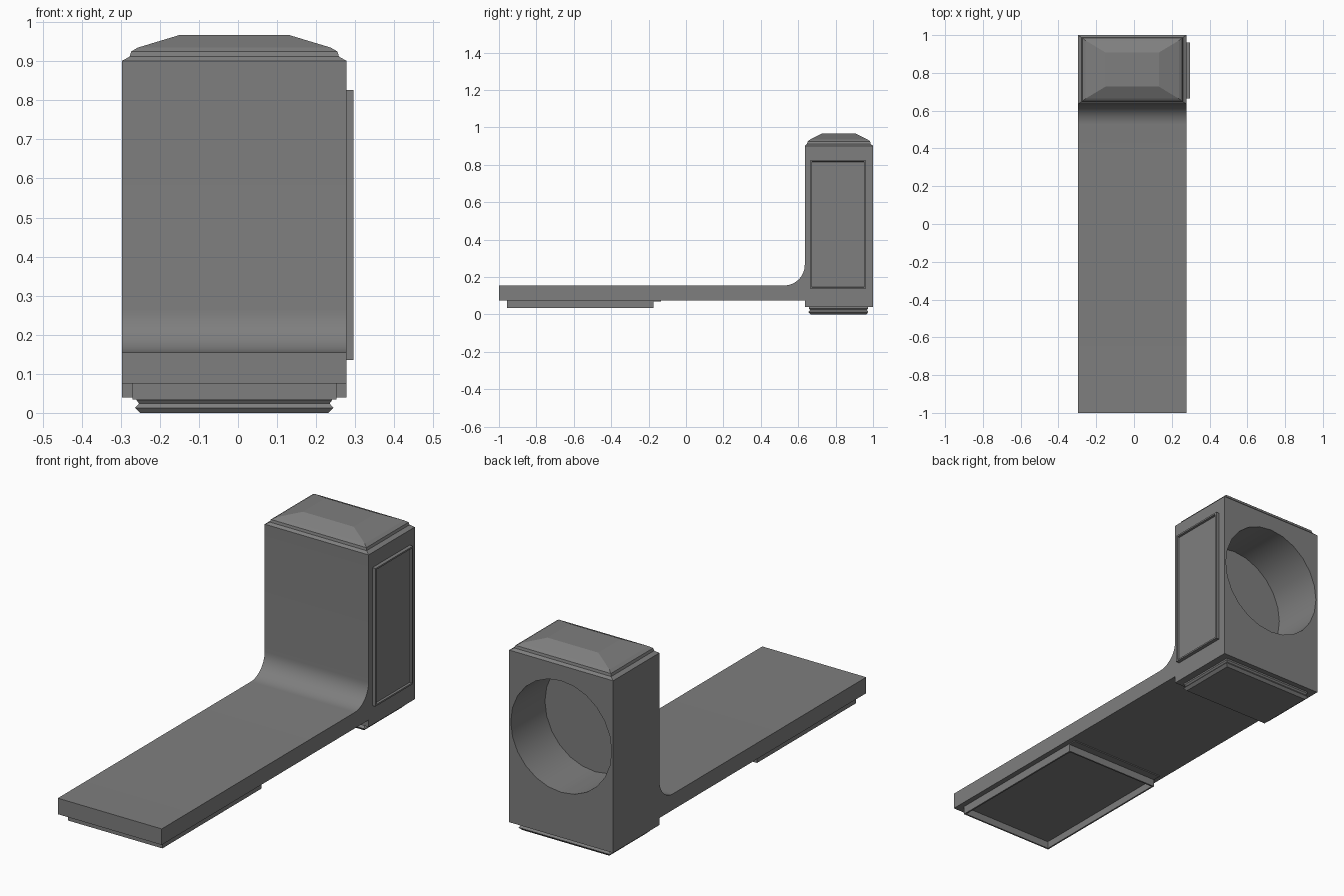
import bpy, bmesh, math
from mathutils import Vector

if "Cube" in bpy.data.objects:
    bpy.data.objects.remove(bpy.data.objects["Cube"])

X0, X1 = -0.297, 0.278          # body width
CX = (X0 + X1) / 2

dark = bpy.data.materials.new("dark_grey")
dark.diffuse_color = (0.21, 0.21, 0.21, 1)
dark.use_nodes = True
dark.node_tree.nodes["Principled BSDF"].inputs["Base Color"].default_value = dark.diffuse_color


def finish(name, bm):
    bmesh.ops.recalc_face_normals(bm, faces=bm.faces)
    me = bpy.data.meshes.new(name)
    bm.to_mesh(me)
    bm.free()
    me.materials.append(dark)
    ob = bpy.data.objects.new(name, me)
    bpy.context.collection.objects.link(ob)
    return ob


def loft(name, rings, place):
    """Stack rectangles (half_u, half_v, height) into a closed solid."""
    bm = bmesh.new()
    loops = []
    for hu, hv, h in rings:
        corners = [(-hu, -hv), (hu, -hv), (hu, hv), (-hu, hv)]
        loops.append([bm.verts.new(place(u, v, h)) for u, v in corners])
    for a, b in zip(loops, loops[1:]):
        for i in range(4):
            j = (i + 1) % 4
            bm.faces.new((a[i], a[j], b[j], b[i]))
    bm.faces.new(loops[0][::-1])
    bm.faces.new(loops[-1])
    return finish(name, bm)


# Body: L-shaped side profile with a filleted inner corner
R = 0.11
profile = [(-1, 0.155), (-1, 0.075), (0.635, 0.075), (0.635, 0.04),
           (1, 0.04), (1, 0.9), (0.635, 0.9)]
for i in range(13):
    a = math.radians(90 * i / 12)
    profile.append((0.635 - R + R * math.cos(a), 0.155 + R - R * math.sin(a)))
bm = bmesh.new()
face = bm.faces.new([bm.verts.new((X0, y, z)) for y, z in profile])
ext = bmesh.ops.extrude_face_region(bm, geom=[face])
bmesh.ops.translate(bm, vec=Vector((X1 - X0, 0, 0)),
                    verts=[e for e in ext["geom"] if isinstance(e, bmesh.types.BMVert)])
body = finish("body", bm)

# Round blind hole in the back face
bpy.ops.mesh.primitive_cylinder_add(vertices=24, radius=0.279, depth=0.54,
                                    location=(CX, 1.0, 0.545),
                                    rotation=(math.pi / 2, 0, 0))
cutter = bpy.context.object
cutter.name = "hole_cutter"
cutter.hide_render = True
cutter.data.materials.append(dark)
mod = body.modifiers.new("hole", "BOOLEAN")
mod.operation = "DIFFERENCE"
mod.solver = "EXACT"
mod.object = cutter
bpy.ops.object.select_all(action="DESELECT")
body.select_set(True)
bpy.context.view_layer.objects.active = body
bpy.ops.object.modifier_apply(modifier="hole")
bpy.data.objects.remove(cutter)
bpy.ops.object.shade_smooth_by_angle(angle=math.radians(30))

# Stepped, hipped cap on top of the block
loft("top_cap",
     [(0.2875, 0.1825, 0.899), (0.2875, 0.1825, 0.901), (0.268, 0.17, 0.912),
      (0.264, 0.167, 0.925), (0.247, 0.154, 0.935), (0.141, 0.09, 0.967)],
     lambda u, v, h: (CX + u, 0.8175 + v, h))

# Grooved foot under the block
loft("foot",
     [(0.25, 0.158, 0.05), (0.25, 0.158, 0.032), (0.244, 0.152, 0.024),
      (0.254, 0.16, 0.013), (0.241, 0.149, 0.0)],
     lambda u, v, h: (CX + u, 0.815 + v, h))

# Raised frame with recessed panel on the right side
loft("side_panel",
     [(0.148, 0.345, -0.005), (0.148, 0.345, 0.018), (0.14, 0.337, 0.018),
      (0.138, 0.335, 0.008)],
     lambda u, v, h: (X1 + h, 0.8125 + u, 0.481 + v))

# Recessed tray under the front of the plate
loft("under_tray",
     [(0.261, 0.391, 0.08), (0.261, 0.391, 0.034), (0.253, 0.383, 0.034),
      (0.251, 0.381, 0.068)],
     lambda u, v, h: (CX + u, -0.566 + v, h))

# Thin lip behind the tray
loft("tray_lip", [(0.261, 0.03, 0.08), (0.261, 0.03, 0.07)],
     lambda u, v, h: (CX + u, -0.165 + v, h))
